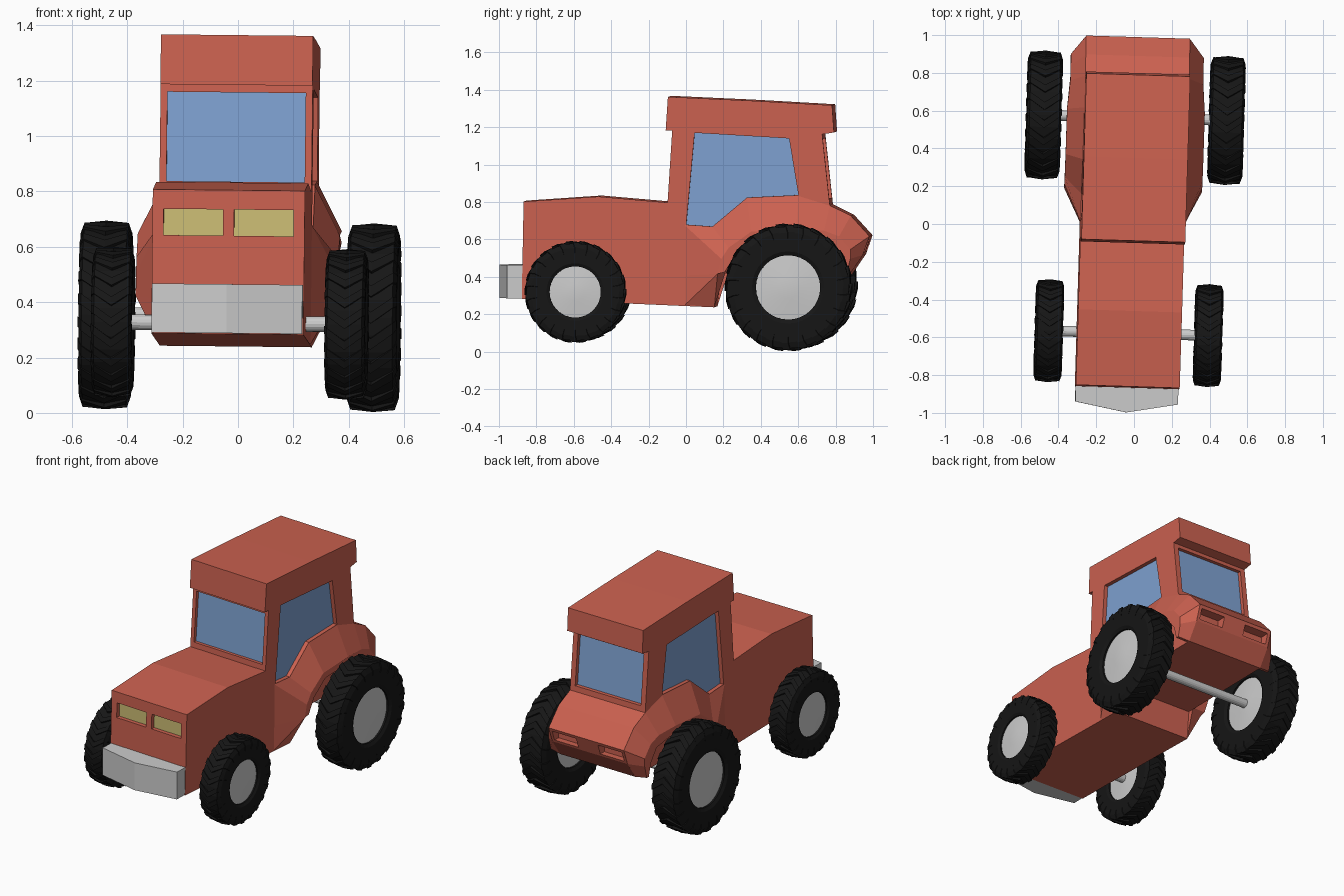
import bpy, bmesh
from math import sin, cos, pi, radians
from mathutils import Matrix

if "Cube" in bpy.data.objects:
    bpy.data.objects.remove(bpy.data.objects["Cube"])

# The whole model stands slightly turned and rolled
TILT = (Matrix.Translation((-0.015, 0, 0)) @ Matrix.Rotation(radians(-1.75), 4, 'Z')
        @ Matrix.Rotation(radians(0.6), 4, 'Y'))


def material(name, rgb):
    m = bpy.data.materials.new(name)
    m.diffuse_color = (*rgb, 1)
    m.use_nodes = True
    m.node_tree.nodes["Principled BSDF"].inputs["Base Color"].default_value = m.diffuse_color
    return m


RED = material("red_paint", (0.6, 0.12, 0.08))
GLASS = material("blue_glass", (0.21, 0.36, 0.64))
YELLOW = material("yellow_lamp", (0.62, 0.52, 0.18))
BLACK = material("black_rubber", (0.008, 0.008, 0.008))


def loft(bm, loop_a, loop_b):
    """Closed solid between two loops with equal point counts."""
    a = [bm.verts.new(p) for p in loop_a]
    b = [bm.verts.new(p) for p in loop_b]
    n = len(a)
    for i in range(n):
        j = (i + 1) % n
        bm.faces.new((a[i], a[j], b[j], b[i]))
    bm.faces.new(a[::-1])
    bm.faces.new(b)


def prism_x(bm, pts, x0, x1):
    """Side-view (y, z) polygon extruded across x."""
    loft(bm, [(x0, y, z) for y, z in pts], [(x1, y, z) for y, z in pts])


def finish(bm, name, mat=None, smooth=False):
    bmesh.ops.remove_doubles(bm, verts=bm.verts, dist=1e-5)
    bmesh.ops.recalc_face_normals(bm, faces=bm.faces)
    me = bpy.data.meshes.new(name)
    bm.to_mesh(me)
    bm.free()
    ob = bpy.data.objects.new(name, me)
    bpy.context.collection.objects.link(ob)
    if mat:
        me.materials.append(mat)
    if smooth:
        for p in me.polygons:
            p.use_smooth = True
    ob.matrix_world = TILT
    return ob


def lathe(bm, profile, centre, seg):
    """Closed (x, radius) profile spun around an x axis."""
    cx, cy, cz = centre
    rings = [[bm.verts.new((cx + x, cy + r * cos(2 * pi * k / seg), cz + r * sin(2 * pi * k / seg)))
              for x, r in profile] for k in range(seg)]
    n = len(profile)
    for k in range(seg):
        p, q = rings[k], rings[(k + 1) % seg]
        for i in range(n):
            j = (i + 1) % n
            if profile[i][1] or profile[j][1]:
                bm.faces.new((p[i], p[j], q[j], q[i]))


# Main body: bonnet, cab, roof and rear in one side profile
HALF = 0.275
bm = bmesh.new()
prism_x(bm, [(-0.87, 0.285), (-0.86, 0.805), (-0.46, 0.832), (-0.09, 0.80), (-0.065, 1.185),
             (-0.10, 1.185), (-0.088, 1.365), (0.35, 1.345), (0.79, 1.32), (0.80, 1.175),
             (0.737, 1.165), (0.778, 0.785), (0.89, 0.73), (0.99, 0.62), (0.955, 0.52),
             (0.88, 0.41), (0.18, 0.42), (0.16, 0.24)], -HALF, HALF)
body = finish(bm, "body", RED)

# Recesses for windows, headlights and rear pockets
SIDE = [(0.01, 0.682), (0.15, 0.672), (0.335, 0.827), (0.61, 0.84), (0.56, 1.143), (0.055, 1.173)]
bm = bmesh.new()
prism_x(bm, [(-0.2, 0.835), (-0.066, 0.835), (-0.044, 1.158), (-0.2, 1.158)], -0.25, 0.25)
prism_x(bm, [(0.9, 0.82), (0.748, 0.82), (0.715, 1.14), (0.9, 1.14)], -0.24, 0.24)
for s in (-1, 1):
    prism_x(bm, SIDE, s * 0.247, s * 0.4)
    prism_x(bm, [(-1, 0.64), (-0.835, 0.64), (-0.835, 0.735), (-1, 0.735)], s * 0.02, s * 0.235)
    prism_x(bm, [(1.1, 0.535), (0.92, 0.535), (0.92, 0.6), (1.1, 0.6)], s * 0.08, s * 0.255)
cutter = finish(bm, "opening_cutter")
cutter.hide_render = True
mod = body.modifiers.new("openings", 'BOOLEAN')
mod.operation = 'DIFFERENCE'
mod.solver = 'EXACT'
mod.object = cutter
bpy.context.view_layer.objects.active = body
bpy.context.view_layer.update()
bpy.ops.object.modifier_apply(modifier=mod.name)
bpy.data.objects.remove(cutter)

# Glass panes
bm = bmesh.new()
prism_x(bm, [(-0.068, 0.835), (-0.05, 0.835), (-0.028, 1.158), (-0.046, 1.158)], -0.25, 0.25)
finish(bm, "windscreen", GLASS)
bm = bmesh.new()
prism_x(bm, [(0.75, 0.82), (0.735, 0.82), (0.702, 1.14), (0.717, 1.14)], -0.24, 0.24)
finish(bm, "rear_window", GLASS)

# Rear fenders: (y, z) of the inner and outer edges, then the shared wheel arch
INNER = [(0.16, 0.24), (0, 0.25), (0, 0.41), (0, 0.68), (0.15, 0.67), (0.335, 0.825),
         (0.61, 0.837), (0.778, 0.785), (0.89, 0.73), (0.99, 0.62), (0.955, 0.52), (0.88, 0.41)]
OUTER = [(0.18, 0.42)] * 3 + [(0.2, 0.5), (0.24, 0.56), (0.36, 0.645), (0.6, 0.66),
                              (0.75, 0.65), (0.83, 0.62), (0.89, 0.55), (0.89, 0.5), (0.87, 0.42)]
ARCH = [(0.85, 0.42), (0.83, 0.5), (0.77, 0.58), (0.6, 0.62), (0.38, 0.605), (0.27, 0.52), (0.22, 0.43)]

for s, side in ((-1, "left"), (1, "right")):
    bm = bmesh.new()
    prism_x(bm, SIDE, s * 0.235, s * 0.249)
    finish(bm, side + "_window", GLASS)

    bm = bmesh.new()
    prism_x(bm, [(-0.837, 0.64), (-0.82, 0.64), (-0.82, 0.735), (-0.837, 0.735)], s * 0.02, s * 0.235)
    finish(bm, side + "_headlight", YELLOW)

    bm = bmesh.new()
    loft(bm, [(s * 0.274, y, z) for y, z in INNER + ARCH],
         [(s * (0.365 if y < 0.7 else 0.352), y, z) for y, z in OUTER + ARCH])
    finish(bm, side + "_rear_fender", RED)

# Front bumper weight
bm = bmesh.new()
plan = [(-0.272, -0.85), (-0.272, -0.948), (0, -0.998), (0.272, -0.948), (0.272, -0.85)]
loft(bm, [(x, y, 0.288) for x, y in plan], [(x, y, 0.465) for x, y in plan])
finish(bm, "bumper")


def wheel(name, cx, cy, cz, r, w, hub, lugs=22):
    # Tyre carcass
    h, base = w / 2, r * 0.955
    half = [(0.85 * h, hub), (0.97 * h, hub * 1.12), (0.97 * h, r * 0.86), (0.84 * h, base)]
    bm = bmesh.new()
    lathe(bm, half + [(-x, q) for x, q in reversed(half)], (cx, cy, cz), 32)
    finish(bm, name + "_tyre", BLACK)

    # Chevron tread lugs, tip leading
    bm = bmesh.new()
    stations = [(-h, 0.20, 0.87), (-0.86 * h, 0.17, 0.975), (0, 0, 1.0),
                (0.86 * h, 0.17, 0.975), (h, 0.20, 0.87)]
    for k in range(lugs):
        a0 = 2 * pi * k / lugs
        rows = []
        for x, lag, f in stations:
            corners = [(-0.06, f * r - 0.035), (-0.06, f * r), (0.06, f * r), (0.06, f * r - 0.035)]
            rows.append([bm.verts.new((cx + x, cy + q * cos(a0 - lag + d), cz + q * sin(a0 - lag + d)))
                         for d, q in corners])
        for p, q in zip(rows, rows[1:]):
            for i in range(4):
                j = (i + 1) % 4
                bm.faces.new((p[i], p[j], q[j], q[i]))
        bm.faces.new(rows[0])
        bm.faces.new(rows[-1][::-1])
    finish(bm, name + "_tread", BLACK)

    # Shallow domed hub
    bm = bmesh.new()
    dome = [(0.72 * h, hub * 1.02), (0.84 * h, hub * 0.35), (0.88 * h, 0)]
    lathe(bm, dome + [(-x, q) for x, q in reversed(dome)], (cx, cy, cz), 32)
    hub_ob = finish(bm, name + "_hub", None, True)
    bpy.ops.object.select_all(action='DESELECT')
    hub_ob.select_set(True)
    bpy.context.view_layer.objects.active = hub_ob
    bpy.ops.object.shade_smooth_by_angle(angle=radians(30))


# Wheels and axles: name, x, y, z, radius, width, hub radius
for name, x, y, z, r, w, hub in (("front", 0.422, -0.578, 0.324, 0.273, 0.148, 0.137),
                                 ("rear", 0.484, 0.563, 0.349, 0.342, 0.185, 0.172)):
    wheel("left_" + name, -x, y, z, r, w, hub)
    wheel("right_" + name, x, y, z, r, w, hub)
    bm = bmesh.new()
    lathe(bm, [(-x, 0), (-x, 0.028), (x, 0.028), (x, 0)], (0, y, z), 16)
    finish(bm, name + "_axle")
